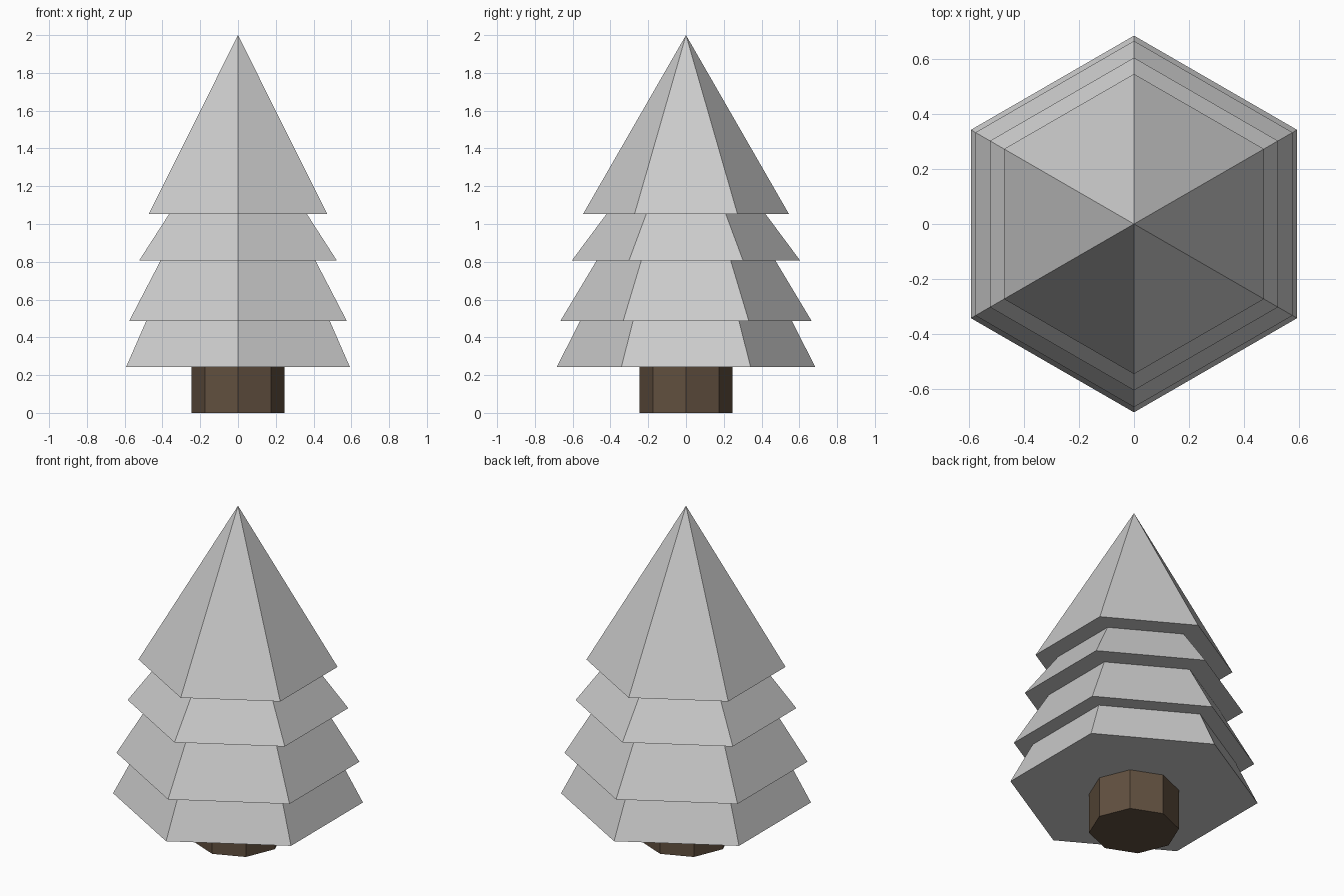
import bpy, bmesh, math

if "Cube" in bpy.data.objects:
    bpy.data.objects.remove(bpy.data.objects["Cube"])


def lathe(name, profile, sides, start):
    """Flat-faced solid turned about z from (radius, z) points, listed bottom to top."""
    bm = bmesh.new()
    rings = []
    for r, z in profile:
        if r == 0:
            rings.append([bm.verts.new((0, 0, z))] * sides)
        else:
            rings.append([bm.verts.new((r * math.cos(start + math.tau * i / sides),
                                        r * math.sin(start + math.tau * i / sides), z))
                          for i in range(sides)])
    for low, high in zip(rings, rings[1:]):
        for i in range(sides):
            j = (i + 1) % sides
            quad = [low[i], low[j], high[j], high[i]]
            bm.faces.new(list(dict.fromkeys(quad)))
    # Cap open ends
    if profile[0][0]:
        bm.faces.new(rings[0][::-1])
    if profile[-1][0]:
        bm.faces.new(rings[-1])
    bmesh.ops.recalc_face_normals(bm, faces=bm.faces[:])
    mesh = bpy.data.meshes.new(name)
    bm.to_mesh(mesh)
    bm.free()
    obj = bpy.data.objects.new(name, mesh)
    bpy.context.collection.objects.link(obj)
    return obj


# Foliage: four stepped hexagonal tiers, corners facing front and back
tiers = [(0.684, 0.561, 0.243, 0.487),
         (0.665, 0.473, 0.487, 0.807),
         (0.604, 0.421, 0.807, 1.053),
         (0.545, 0.0, 1.053, 2.0)]
profile = [p for r0, r1, z0, z1 in tiers for p in ((r0, z0), (r1, z1))]
lathe("foliage", profile, 6, math.pi / 2)

# Trunk: short octagonal prism
trunk = lathe("trunk", [(0.246, 0), (0.246, 0.243)], 8, 0)
bark = bpy.data.materials.new("bark")
bark.diffuse_color = (0.12, 0.08, 0.05, 1)
bark.use_nodes = True
bark.node_tree.nodes["Principled BSDF"].inputs["Base Color"].default_value = bark.diffuse_color
trunk.data.materials.append(bark)
